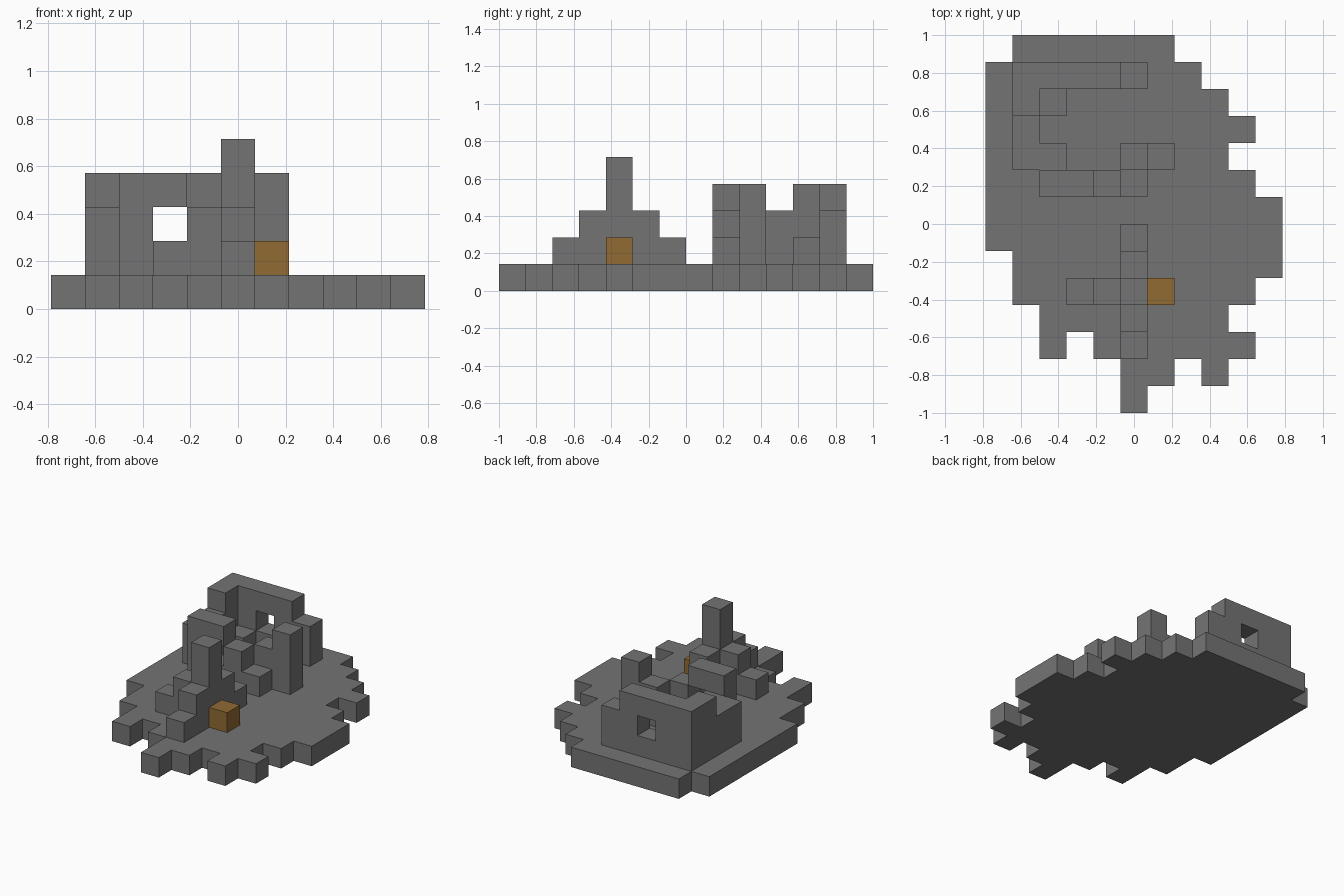
import bpy
import bmesh
from mathutils import Vector

cube = bpy.data.objects.get("Cube")
if cube:
    bpy.data.objects.remove(cube, do_unlink=True)

UNIT = 1 / 7                      # edge of one block
ORIGIN = Vector((-5.5, -7, 0))    # grid corner, in blocks


def material(name, color):
    mat = bpy.data.materials.new(name)
    mat.use_nodes = True
    mat.diffuse_color = color
    mat.node_tree.nodes["Principled BSDF"].inputs["Base Color"].default_value = color
    return mat


stone = material("grey stone", (0.175, 0.175, 0.175, 1))
wood = material("brown wood", (0.285, 0.145, 0.034, 1))


def build(name, cells, mat):
    """Join a set of grid cells into one mesh, keeping only the outer faces."""
    bm = bmesh.new()
    verts = {}

    def vert(p):
        key = tuple(round(c) for c in p)
        if key not in verts:
            verts[key] = bm.verts.new((Vector(key) + ORIGIN) * UNIT)
        return verts[key]

    for cell in sorted(cells):
        for axis in range(3):
            u, v = Vector(), Vector()
            u[(axis + 1) % 3] = v[(axis + 2) % 3] = 1
            for side in (0, 1):
                n = Vector()
                n[axis] = 2 * side - 1
                if tuple(round(c) for c in Vector(cell) + n) in cells:
                    continue
                p = Vector(cell)
                p[axis] += side
                loop = [p, p + u, p + u + v, p + v]
                bm.faces.new([vert(q) for q in (loop if side else loop[::-1])])
    mesh = bpy.data.meshes.new(name)
    bm.to_mesh(mesh)
    bm.free()
    mesh.materials.append(mat)
    obj = bpy.data.objects.new(name, mesh)
    bpy.context.collection.objects.link(obj)


def stack(heights):
    """Cells standing on the base, from {(column, row): top level}."""
    return {(x, y, z) for (x, y), top in heights.items() for z in range(1, top)}


# Ragged ground slab, rows from front to back
ground = [
    ".....#.....",
    ".....##.#..",
    "..#.######.",
    "..#######..",
    ".#########.",
    ".##########",
    "###########",
    "###########",
    "##########.",
    "#########..",
    "##########.",
    "#########..",
    "########...",
    ".######....",
]
build("ground_slab", {(x, y, 0) for y, row in enumerate(ground)
                      for x, c in enumerate(row) if c == "#"}, stone)

# Stepped spire with cross-shaped buttresses
build("spire", stack({(5, 4): 5, (5, 3): 3, (5, 5): 3, (4, 4): 3,
                      (5, 2): 2, (5, 6): 2, (3, 4): 2}), stone)
build("wooden_crate", {(6, 4, 1)}, wood)

# Ruined house: each wall keeps one window opening
window = 3
back = stack({(1, 12): 4, (2, 12): 4, (window, 12): 4, (4, 12): 4, (5, 12): 3})
build("back_wall", back - {(window, 12, 2)}, stone)
build("side_wall", stack({(1, 11): 4, (1, 10): 3, (1, 9): 3, (2, 9): 3}), stone)
front = stack({(2, 8): 4, (window, 8): 4, (4, 8): 3, (5, 8): 2})
build("front_wall", front - {(window, 8, 2)}, stone)
build("corner_pillar", stack({(6, 9): 4, (5, 9): 3}), stone)
build("inner_block", stack({(2, 11): 2}), stone)
